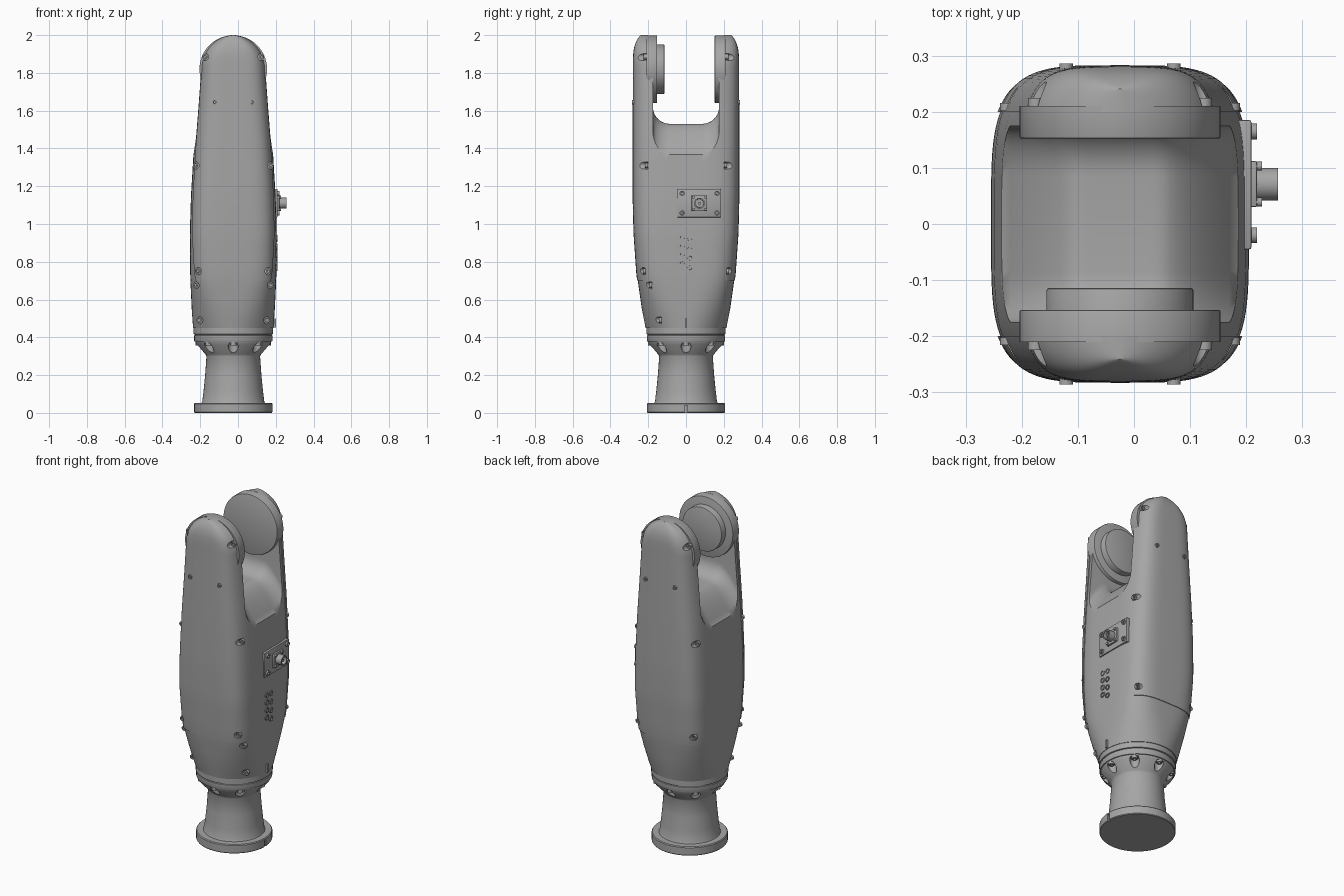
import bpy, bmesh, math
from mathutils import Matrix, Vector

if "Cube" in bpy.data.objects:
    bpy.data.objects.remove(bpy.data.objects["Cube"], do_unlink=True)

CX = -0.025          # axis of the housing
HUB_Z = 1.82         # joint axis height
ARCH = 0.18          # radius of the arm tips

grey = bpy.data.materials.new("machined grey")
grey.use_nodes = True
grey.diffuse_color = (0.38, 0.38, 0.38, 1)
grey.node_tree.nodes["Principled BSDF"].inputs["Base Color"].default_value = (0.38, 0.38, 0.38, 1)


def add(name, bm):
    bmesh.ops.recalc_face_normals(bm, faces=bm.faces)
    mesh = bpy.data.meshes.new(name)
    bm.to_mesh(mesh)
    bm.free()
    mesh.materials.append(grey)
    ob = bpy.data.objects.new(name, mesh)
    bpy.context.collection.objects.link(ob)
    return ob


def smooth(ob):
    bpy.ops.object.select_all(action='DESELECT')
    ob.select_set(True)
    bpy.context.view_layer.objects.active = ob
    bpy.ops.object.shade_smooth_by_angle(angle=math.radians(32))


def loft(name, rings):
    bm = bmesh.new()
    loops = [[bm.verts.new(p) for p in ring] for ring in rings]
    n = len(loops[0])
    for a, b in zip(loops, loops[1:]):
        for i in range(n):
            j = (i + 1) % n
            bm.faces.new((a[i], a[j], b[j], b[i]))
    bm.faces.new(loops[0])
    bm.faces.new(loops[-1])
    return add(name, bm)


def lathe(name, profile, n=64):
    turn = [2 * math.pi * i / n for i in range(n)]
    return loft(name, [[(CX + r * math.cos(a), r * math.sin(a), z) for a in turn]
                       for r, z in profile])


def add_cyl(bm, base, axis, r, length, n=24, socket=0.0, bevel=0.0):
    axis = Vector(axis).normalized()
    rot = axis.to_track_quat('Z', 'Y').to_matrix().to_4x4()
    m = Matrix.Translation(Vector(base) + axis * length / 2) @ rot
    made = bmesh.ops.create_cone(bm, cap_ends=True, segments=n, radius1=r, radius2=r,
                                 depth=length, matrix=m)["verts"]
    end = Vector(base) + axis * length
    top = [f for f in {f for v in made for f in v.link_faces}
           if (f.calc_center_median() - end).length < 1e-4]
    if socket:
        bmesh.ops.inset_individual(bm, faces=top, thickness=r - socket)
        bmesh.ops.inset_individual(bm, faces=top, thickness=0.0005, depth=-length * 0.6)
    if bevel:
        bmesh.ops.bevel(bm, geom=list(top[0].edges), offset=bevel, segments=2,
                        affect='EDGES', profile=0.5)


def cylinders(name, items, **kw):
    bm = bmesh.new()
    for base, axis, r, length in items:
        add_cyl(bm, base, axis, r, length, **kw)
    return add(name, bm)


def box(name, lo, hi, bevel=0.0):
    bm = bmesh.new()
    lo, hi = Vector(lo), Vector(hi)
    bmesh.ops.create_cube(bm, size=1, matrix=Matrix.Translation((lo + hi) / 2)
                          @ Matrix.Diagonal((*(hi - lo), 1)))
    if bevel:
        bmesh.ops.bevel(bm, geom=bm.edges[:], offset=bevel, segments=2,
                        affect='EDGES', profile=0.5)
    return add(name, bm)


def boolean(ob, cutter, op='DIFFERENCE'):
    mod = ob.modifiers.new("cut", 'BOOLEAN')
    mod.operation, mod.solver, mod.object = op, 'EXACT', cutter
    dg = bpy.context.evaluated_depsgraph_get()
    mesh = bpy.data.meshes.new_from_object(ob.evaluated_get(dg))
    ob.modifiers.clear()
    ob.data = mesh


def drop(ob):
    bpy.data.objects.remove(ob, do_unlink=True)


# Housing section: height, half width, half depth, squareness
SECTIONS = [(0.45, 0.217, 0.218, 2.0), (0.55, 0.224, 0.238, 2.5), (0.72, 0.232, 0.262, 3.7),
            (0.95, 0.234, 0.278, 4.2), (1.15, 0.228, 0.283, 4.2), (1.40, 0.213, 0.283, 4.2),
            (1.62, 0.195, 0.282, 4.2), (HUB_Z, ARCH, 0.281, 4.2)]


def section(z):
    if z >= HUB_Z:
        s = min((z - HUB_Z) / ARCH, 0.999)
        return ARCH * math.sqrt(1 - s * s), 0.281 - 0.04 * s ** 4, 4.2
    for a, b in zip(SECTIONS, SECTIONS[1:]):
        if z <= b[0]:
            t = (z - a[0]) / (b[0] - a[0])
            return tuple(p + (q - p) * t for p, q in zip(a[1:], b[1:]))


def surface_y(x, z):
    w, d, n = section(z)
    return d * max(0.05, 1 - min(1, abs(x - CX) / w) ** n) ** (1 / n)


def shell(name, inset):
    levels = [0.45 + (HUB_Z - 0.45) * i / 28 for i in range(28)]
    levels += [HUB_Z + ARCH * math.sin(math.pi / 2 * i / 20) for i in range(21)]
    rings = []
    for z in levels:
        w, d, n = section(z)
        w, d = max(w - inset, 0.006), d - inset
        ring = []
        for i in range(96):
            c, s = math.cos(math.tau * i / 96), math.sin(math.tau * i / 96)
            ring.append((CX + w * math.copysign(abs(c) ** (2 / n), c),
                         d * math.copysign(abs(s) ** (2 / n), s),
                         z - inset * (z > HUB_Z)))
        rings.append(ring)
    return loft(name, rings)


# Fork slot with rounded bottom, falling away to both sides
def slot_ring(x):
    t = min(1, max(0, (abs(x) - 0.07) / 0.145))
    floor = 1.53 - 0.17 * t ** 1.6
    pts = [(x + CX, 0.175, 2.2), (x + CX, -0.175, 2.2)]
    for side, start in ((-1, math.pi), (1, 1.5 * math.pi)):
        for i in range(9):
            a = start + i * math.pi / 16
            pts.append((x + CX, side * 0.085 + 0.09 * math.cos(a), floor + 0.09 + 0.09 * math.sin(a)))
    return pts


slot = loft("slot_cutter", [slot_ring(-0.3 + 0.6 * i / 40) for i in range(41)])

# Screw positions on the covers and on the lower front shell
COVER = [(dx, z) for dx, z in ((0.15, 1.885), (0.2, 1.31), (0.187, 0.75))]
SPOTS = [(CX + sx * dx, sy, z) for dx, z in COVER for sx in (-1, 1) for sy in (-1, 1)]
SPOTS += [(CX + sx * dx, -1, z) for dx, z in ((0.2, 0.675), (0.18, 0.49)) for sx in (-1, 1)]
seats = [((x, sy * (surface_y(x, z) - 0.012), z), (0, sy, 0)) for x, sy, z in SPOTS]
pockets = cylinders("pocket_cutter", [(p, a, 0.019, 0.15) for p, a in seats])

housing = shell("housing", 0.004)
boolean(housing, slot)
boolean(housing, pockets)
smooth(housing)

for label, sy in (("front", -1), ("back", 1)):
    cover = shell(label + "_cover", 0.0)
    ys = sorted((sy * 0.2, sy * 0.4))
    keep = box("cover_cutter", (-0.5, ys[0], 0.70), (0.5, ys[1], 2.1))
    boolean(cover, keep, 'INTERSECT')
    boolean(cover, pockets)
    smooth(cover)
    drop(keep)
drop(slot)
drop(pockets)

smooth(cylinders("housing_screws", [(p, a, 0.014, 0.014) for p, a in seats], socket=0.007))
smooth(cylinders("cover_pins", [((CX + sx * 0.096, sy * 0.26, 1.645), (0, sy, 0), 0.012, 0.026)
                                for sx in (-1, 1) for sy in (-1, 1)], socket=0.006))

# Joint hubs on the inside of the fork
hub = (CX, -0.21, HUB_Z)
smooth(cylinders("front_hub_flange", [(hub, (0, 1, 0), 0.179, 0.057)], n=64, bevel=0.003))
smooth(cylinders("front_hub_boss", [(hub, (0, 1, 0), 0.131, 0.096)], n=64, bevel=0.005))
smooth(cylinders("back_hub_flange", [((CX, 0.21, HUB_Z), (0, -1, 0), 0.179, 0.058)], n=64, bevel=0.004))

# Collar between housing and pedestal
smooth(lathe("collar", [(0.205, 0.378), (0.207, 0.382), (0.207, 0.41), (0.203, 0.412),
                        (0.203, 0.415), (0.21, 0.417), (0.21, 0.452)]))

# Pedestal with bell top and base disc
pedestal = lathe("pedestal", [(0.204, 0), (0.207, 0.004), (0.207, 0.048), (0.203, 0.053),
                              (0.168, 0.053), (0.164, 0.062), (0.157, 0.12), (0.149, 0.2),
                              (0.142, 0.3), (0.147, 0.31), (0.195, 0.362), (0.2, 0.38)])
spokes = [(math.cos(i * math.pi / 4), math.sin(i * math.pi / 4)) for i in range(8)]
bell_cut = cylinders("bell_cutter", [((CX + 0.182 * c, 0.182 * s, 0.28), (0, 0, 1), 0.026, 0.09)
                                     for c, s in spokes])
boolean(pedestal, bell_cut)
drop(bell_cut)
notch = box("notch_cutter", (0.172, -0.008, -0.01), (0.25, 0.008, 0.04))
boolean(pedestal, notch)
drop(notch)
smooth(pedestal)
smooth(cylinders("bell_bolts", [((CX + 0.184 * c, 0.184 * s, 0.385), (0, 0, -1), 0.016, 0.028)
                                for c, s in spokes], socket=0.008))
box("alignment_key", (0.17, -0.006, 0.452), (0.2, 0.006, 0.5))

# Side connector: plate, flange, barrel and screws
smooth(box("connector_plate", (0.18, -0.045, 1.035), (0.209, 0.185, 1.185), 0.003))
smooth(cylinders("plate_screws", [((0.2, y, z), (1, 0, 0), 0.014, 0.019)
                                  for y in (-0.02, 0.165) for z in (1.058, 1.162)], socket=0.007))
smooth(box("connector_flange", (0.2, 0.03, 1.068), (0.219, 0.112, 1.152), 0.003))
smooth(cylinders("flange_screws", [((0.21, 0.071 + sy * 0.032, 1.11 + sz * 0.032), (1, 0, 0), 0.008, 0.018)
                                   for sy in (-1, 1) for sz in (-1, 1)], n=12))
smooth(cylinders("connector_barrel", [((0.21, 0.071, 1.11), (1, 0, 0), 0.029, 0.047)],
                 n=32, socket=0.022))
smooth(cylinders("connector_pin", [((0.21, 0.071, 1.11), (1, 0, 0), 0.008, 0.04)], n=12))

# Cluster of small round ports below the connector
ports = [(-0.02, 0.79 + 0.045 * i) for i in range(4)] + [(0.02, 0.768 + 0.051 * i) for i in range(4)]
smooth(cylinders("side_ports", [((0.195, y, z), (1, 0, 0), 0.016, 0.014) for y, z in ports],
                 n=16, socket=0.011))
